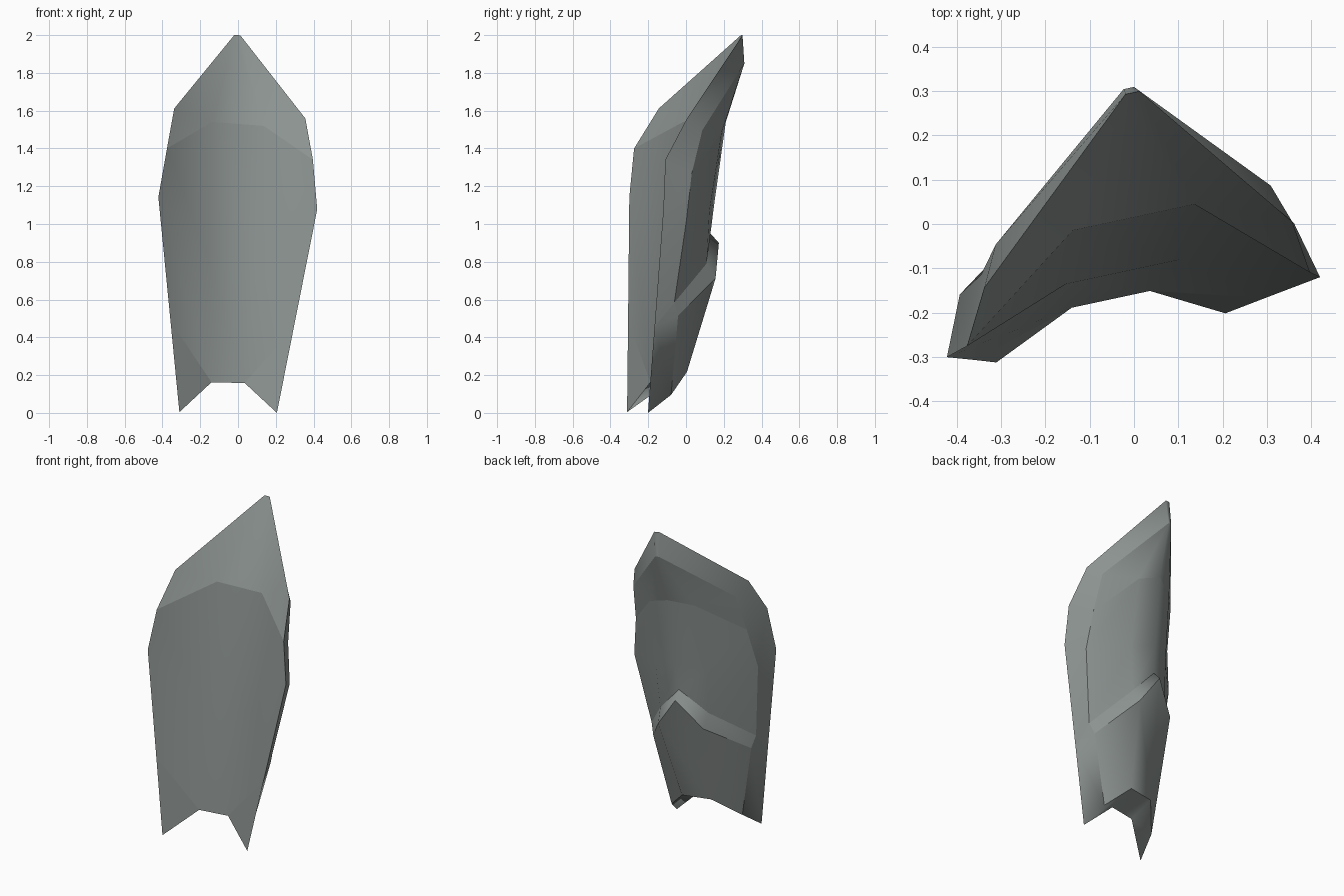
import bpy
import bmesh
import math
from mathutils import Matrix, Vector

cube = bpy.data.objects.get("Cube")
if cube:
    bpy.data.objects.remove(cube)

# One half of the curved plate: (across, depth, height)
POINTS = {
    # outer front edge
    "tip": (.264, -.24, 0), "flank": (.334, -.225, .47), "wide": (.43, -.205, 1.11),
    "shoulder": (.395, -.19, 1.37), "corner": (.355, -.07, 1.585), "apex": (.016, .29, 2),
    # hollow front panel
    "notch": (.09, -.155, .16), "hollow": (.13, -.1, .8), "crease": (.14, .015, 1.53),
    # back edge of the rim and rounded back panel
    "back_wide": (.385, -.073, 1.05), "back_shoulder": (.345, -.04, 1.29),
    "back_corner": (.317, .02, 1.52), "back_apex": (.012, .302, 1.85),
    "back_mid": (.16, .095, 1.08), "back_mid_top": (.14, .16, 1.5),
    "spine": (0, .155, 1.12), "spine_top": (0, .21, 1.54),
    # raised lower guard: inner step, outer step, lower edge
    "step_side": (.325, -.12, .6), "step_mid": (.15, .085, .8), "step_peak": (0, .135, .95),
    "guard_side": (.305, -.095, .53), "guard_mid": (.14, .135, .72), "guard_peak": (0, .18, .9),
    "low_side": (.22, -.11, .1), "low_mid": (.09, 0, .22),
}

# Faces on one side, repeated on the other
SIDE_FACES = [
    "tip flank notch", "flank wide hollow notch", "wide shoulder crease hollow",
    "shoulder corner crease", "corner apex crease",
    "flank step_side back_wide wide", "wide back_wide back_shoulder shoulder",
    "shoulder back_shoulder back_corner corner", "corner back_corner back_apex apex",
    "step_side step_mid back_mid back_wide", "step_mid step_peak spine back_mid",
    "back_wide back_mid back_mid_top back_shoulder", "back_mid spine spine_top back_mid_top",
    "back_shoulder back_mid_top back_corner", "back_corner back_mid_top back_apex",
    "back_mid_top spine_top back_apex",
    "step_side guard_side guard_mid step_mid", "step_mid guard_mid guard_peak step_peak",
    "flank guard_side step_side", "flank tip low_side guard_side",
    "guard_side low_side low_mid guard_mid", "tip notch low_mid low_side",
]

# Faces across the middle: a chain on one side closed by its mirror
MIDDLE_FACES = [
    "notch hollow", "hollow crease", "crease apex", "apex back_apex",
    "back_apex spine_top", "notch low_mid", "low_mid guard_mid guard_peak",
]

# Hard edges between the smooth panels
SHARP_CHAINS = [
    "tip flank wide shoulder corner apex", "tip notch flank", "shoulder crease",
    "step_side back_wide back_shoulder back_corner back_apex",
    "back_shoulder back_mid_top spine_top", "flank step_side step_mid step_peak",
    "step_side guard_side guard_mid guard_peak", "guard_side low_side low_mid",
]
SHARP_MIDDLE = ["crease", "notch", "low_mid", "apex", "back_apex"]

TURN = Matrix.Rotation(math.radians(12.1), 3, "Z")


def place(u, v, z):
    """Lean the symmetric plate slightly sideways and turn it."""
    lean = -.1 + .05 * z + .12 * (v + .2)
    drop = u * (.015 + .06 * min(z, 1))
    return TURN @ Vector((u + lean, v, max(0, z - drop)))


bm = bmesh.new()
verts = {}
for name, (u, v, z) in POINTS.items():
    verts[name, 1] = bm.verts.new(place(u, v, z))
    verts[name, -1] = bm.verts.new(place(-u, v, z)) if u else verts[name, 1]

for names in SIDE_FACES:
    for side in (1, -1):
        bm.faces.new([verts[n, side] for n in names.split()][::side])
for names in MIDDLE_FACES:
    chain = names.split()
    loop = [verts[n, 1] for n in chain] + [verts[n, -1] for n in reversed(chain)]
    bm.faces.new(list(dict.fromkeys(loop)))
bmesh.ops.recalc_face_normals(bm, faces=bm.faces)

for face in bm.faces:
    face.smooth = True
for names in SHARP_CHAINS:
    chain = names.split()
    for a, b in zip(chain, chain[1:]):
        for side in (1, -1):
            bm.edges.get((verts[a, side], verts[b, side])).smooth = False
for name in SHARP_MIDDLE:
    bm.edges.get((verts[name, 1], verts[name, -1])).smooth = False

mesh = bpy.data.meshes.new("curved_plate")
bm.to_mesh(mesh)
bm.free()
plate = bpy.data.objects.new("curved_plate", mesh)
bpy.context.collection.objects.link(plate)

# Plain grey finish
grey = bpy.data.materials.new("plain_grey")
grey.use_nodes = True
colour = (.26, .29, .28, 1)
grey.diffuse_color = colour
grey.node_tree.nodes["Principled BSDF"].inputs["Base Color"].default_value = colour
mesh.materials.append(grey)
